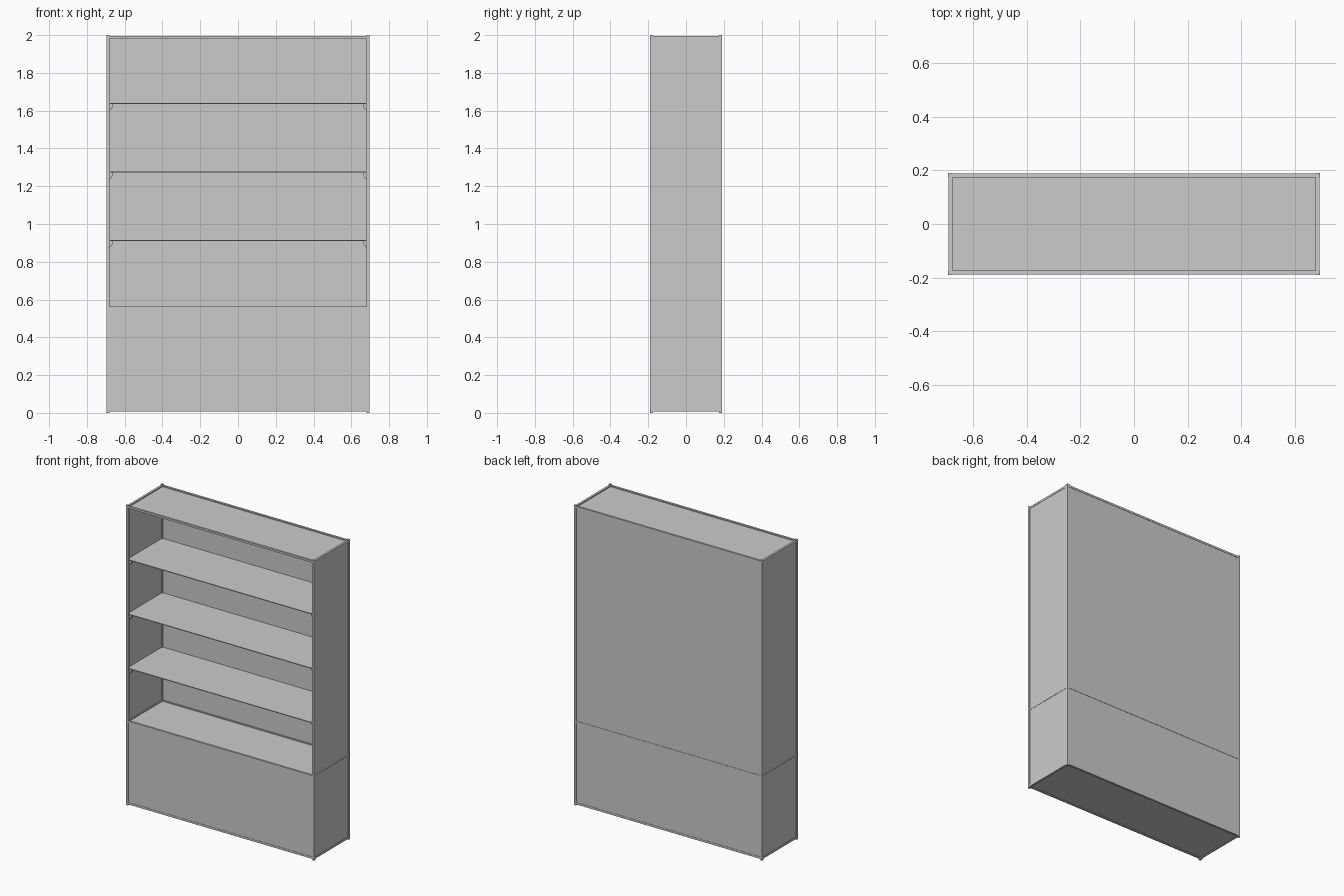
import bpy, bmesh, math

if "Cube" in bpy.data.objects:
    bpy.data.objects.remove(bpy.data.objects["Cube"])

X, Y, H = 0.695, 0.19, 2.0   # half width, half depth, height
P = 0.016                    # frame bar thickness
R = 0.004                    # panel recess from the frame
T = 0.005                    # sheet thickness
XI, YI = X - P, Y - P        # inner faces of the posts


def mesh_object(name, bm):
    bmesh.ops.recalc_face_normals(bm, faces=bm.faces[:])
    me = bpy.data.meshes.new(name)
    bm.to_mesh(me)
    bm.free()
    ob = bpy.data.objects.new(name, me)
    bpy.context.collection.objects.link(ob)
    return ob


def box(name, x0, x1, y0, y1, z0, z1):
    bm = bmesh.new()
    bmesh.ops.create_cube(bm, size=1)
    for v in bm.verts:
        v.co.x = x0 if v.co.x < 0 else x1
        v.co.y = y0 if v.co.y < 0 else y1
        v.co.z = z0 if v.co.z < 0 else z1
    return mesh_object(name, bm)


def span(s, a, b):
    """Interval a..b mirrored to side s."""
    return sorted((s * a, s * b))


def bracket(name, sx, y0, y1, z):
    """Quarter-round support under a shelf end."""
    w, h, n = 0.024, 0.036, 6
    arc = [(w * math.cos(i * math.pi / 2 / n), -h * math.sin(i * math.pi / 2 / n))
           for i in range(n + 1)]
    bm = bmesh.new()
    vs = [bm.verts.new((sx * (X - R - T - px), y0, z + pz)) for px, pz in [(0, 0)] + arc]
    face = bm.faces.new(vs)
    ext = bmesh.ops.extrude_face_region(bm, geom=[face])
    for g in ext["geom"]:
        if isinstance(g, bmesh.types.BMVert):
            g.co.y = y1
    return mesh_object(name, bm)


# Corner posts
for sx in (-1, 1):
    for sy in (-1, 1):
        box("corner_post", *span(sx, XI, X), *span(sy, YI, Y), 0, H)

# Rails at the bottom, above the base and at the top
for z0, z1 in ((0.007, 0.02), (0.551, 0.563), (1.982, 1.995)):
    for s in (-1, 1):
        box("long_rail", -XI, XI, *span(s, YI, Y - 0.002), z0, z1)
        box("side_rail", *span(s, XI, X - 0.002), -YI, YI, z0, z1)

# Side and back panels, lower and upper, plus the base front
for label, z0, z1 in (("base", 0.012, 0.553), ("upper", 0.563, 1.985)):
    for s in (-1, 1):
        box(label + "_side_panel", *span(s, X - R - T, X - R), -YI, YI, z0, z1)
    box(label + "_back_panel", -XI, XI, Y - R - T, Y - R, z0, z1)
box("base_front_panel", -XI, XI, -Y + R, -Y + R + T, 0.012, 0.553)

# Horizontal boards
for name, z in (("bottom_board", 0.017), ("base_deck", 0.557), ("top_board", 1.988)):
    box(name, -XI, XI, -YI, YI, z - T, z)

# Shelves and their supports
for z in (0.915, 1.277, 1.64):
    box("shelf", -X + R + T, X - R - T, -YI, Y - R - T, z - T, z)
    box("shelf_front_edge", -XI, XI, -Y + R, -YI, z - T, z)
    for sx in (-1, 1):
        for sy in (-1, 1):
            bracket("shelf_bracket", sx, *span(sy, YI - 0.02, YI), z - T)
